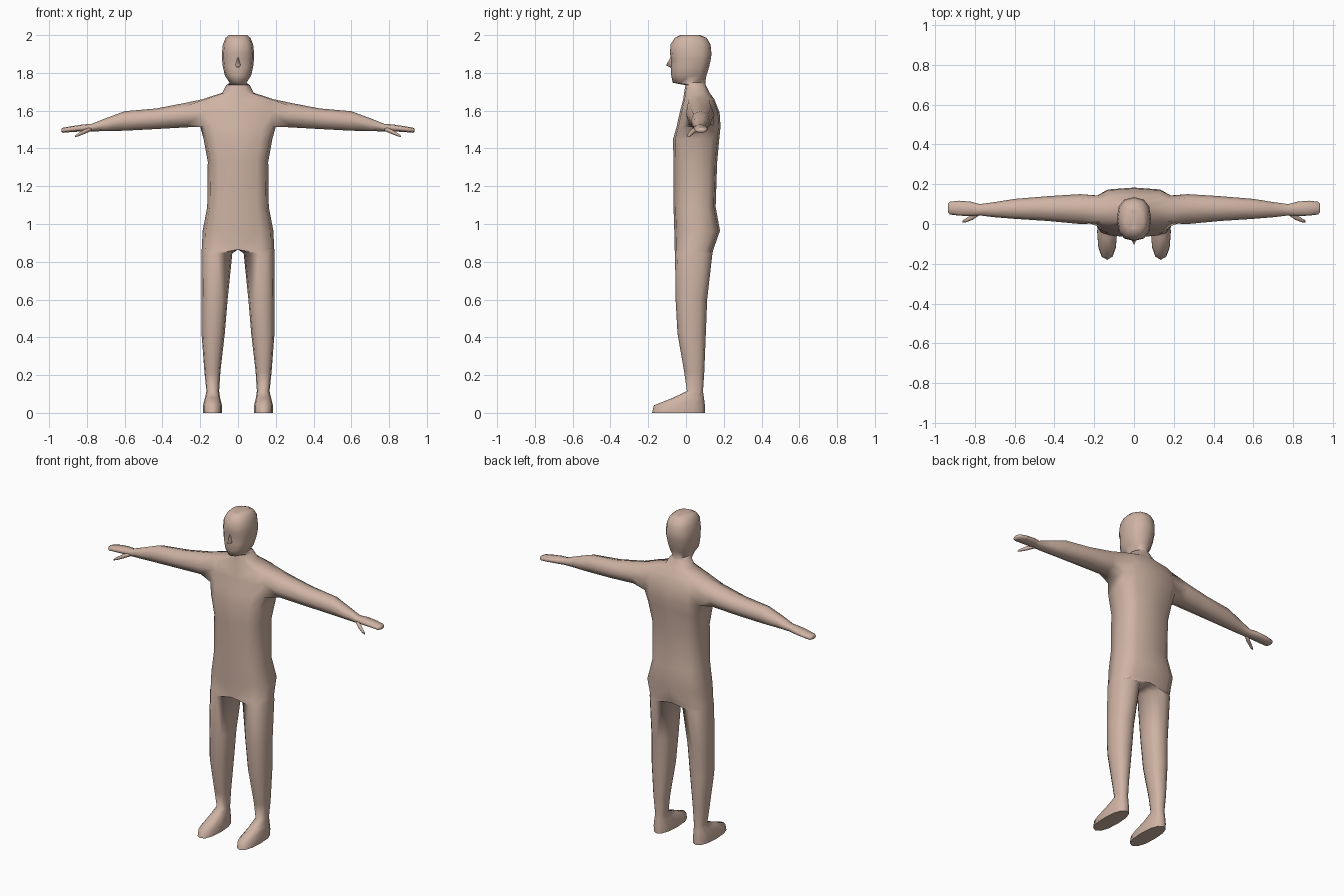
import bpy, bmesh, math
from mathutils import Vector

cube = bpy.data.objects.get("Cube")
if cube:
    bpy.data.objects.remove(cube, do_unlink=True)

skin = bpy.data.materials.new("skin")
skin.use_nodes = True
SKIN = (0.62, 0.45, 0.37, 1)
skin.diffuse_color = SKIN
skin.node_tree.nodes["Principled BSDF"].inputs["Base Color"].default_value = SKIN


def power(v, p):
    return math.copysign(abs(v) ** p, v)


def oval(n, p, a0, a1, b0, b1, start=0.0):
    """Rounded box outline between a0..a1 and b0..b1."""
    out = []
    for i in range(n):
        t = start + math.tau * i / n
        out.append(((a0 + a1) / 2 + (a1 - a0) / 2 * power(math.cos(t), p),
                    (b0 + b1) / 2 + (b1 - b0) / 2 * power(math.sin(t), p)))
    return out


def loft(bm, rings, cap_start=True, cap_end=True):
    """Skin a list of point rings and return their vertices."""
    loops = [[bm.verts.new(p) for p in ring] for ring in rings]
    n = len(loops[0])
    for a, b in zip(loops, loops[1:]):
        for i in range(n):
            j = (i + 1) % n
            bm.faces.new((a[i], a[j], b[j], b[i]))
    if cap_start:
        bm.faces.new(loops[0][::-1])
    if cap_end:
        bm.faces.new(loops[-1])
    return loops


def finish(name, bm, mirror=True):
    bmesh.ops.recalc_face_normals(bm, faces=bm.faces)
    mesh = bpy.data.meshes.new(name)
    bm.to_mesh(mesh)
    bm.free()
    mesh.materials.append(skin)
    ob = bpy.data.objects.new(name, mesh)
    bpy.context.collection.objects.link(ob)
    bpy.ops.object.select_all(action='DESELECT')
    ob.select_set(True)
    bpy.context.view_layer.objects.active = ob
    bpy.ops.object.shade_smooth_by_angle(angle=math.radians(75))
    if mirror:
        mod = ob.modifiers.new("mirror", 'MIRROR')
        mod.use_mirror_merge = True
        mod.merge_threshold = 0.0005
    return ob


# Leg sections, sole to groin: z, inner x, outer x, front y, back y
LEG = [(0, .085, .185, -.18, .10), (.04, .085, .185, -.17, .10),
       (.08, .095, .175, -.07, .095), (.115, .1, .167, .005, .09),
       (.22, .093, .178, -.01, .097), (.42, .07, .193, -.045, .105),
       (.6, .055, .193, -.055, .112), (.845, .03, .192, -.058, .14)]
# Torso and head half sections: z, half width, front y, back y, squareness
TRUNK = [(.865, .192, -.06, .145, .7), (.965, .187, -.062, .18, .65),
         (1.09, .163, -.066, .157, .65), (1.33, .16, -.067, .165, .65),
         (1.45, .182, -.068, .176, .6), (1.515, .2, -.05, .183, .6),
         (1.59, .2, -.033, .178, .6), (1.66, .19, -.015, .15, .6),
         (1.695, .082, -.01, .125, .8), (1.735, .062, -.003, .105, .9),
         (1.748, .045, -.07, .102, .9), (1.785, .069, -.078, .108, .8),
         (1.83, .08, -.081, .122, .8), (1.875, .085, -.078, .132, .8),
         (1.9, .086, -.085, .135, .8), (1.95, .08, -.082, .13, .8),
         (1.985, .066, -.06, .11, .85), (2.0, .05, -.03, .075, .9)]
SIDES = 12

bm = bmesh.new()
rings = []
for z, x0, x1, y0, y1 in LEG:
    rings.append([(x, y, z) for x, y in oval(SIDES, .85, x0, x1, y0, y1, -math.pi / 2)])
for z, w, y0, y1, p in TRUNK:
    pts = oval(SIDES, p, -w, w, y0, y1, -math.pi / 2)
    rings.append([(x if x > 1e-4 else 0, y, z) for x, y in pts])
loops = loft(bm, rings)

# Open the centre plane and the shoulder socket
inner = [f for f in bm.faces if all(v.co.x < 1e-4 for v in f.verts)]
first = len(LEG) + 5
patch = {v for ring in loops[first:first + 3] for v in ring[2:5]}
socket = [f for f in bm.faces if all(v in patch for v in f.verts)]
rim = {e for f in socket for e in f.edges if sum(g in socket for g in e.link_faces) == 1}
bmesh.ops.delete(bm, geom=inner + socket, context='FACES')
rim = [e for e in rim if e.is_valid]

# Arm and hand sections along x: x, front y, back y, bottom z, top z
ARM = [(.27, .0, .15, 1.512, 1.643), (.43, .015, .14, 1.503, 1.612),
       (.6, .026, .126, 1.494, 1.597), (.7, .034, .11, 1.492, 1.56),
       (.775, .043, .1, 1.49, 1.53), (.82, .04, .112, 1.49, 1.527),
       (.88, .042, .117, 1.487, 1.518), (.925, .048, .112, 1.483, 1.51),
       (.935, .06, .1, 1.487, 1.506)]
arm = loft(bm, [[(x, y, z) for y, z in oval(8, .85, y0, y1, z0, z1)]
                for x, y0, y1, z0, z1 in ARM], cap_start=False)
cuff = [e for e in bm.edges if e.verts[0] in arm[0] and e.verts[1] in arm[0]]
bmesh.ops.bridge_loops(bm, edges=rim + cuff)
finish("body", bm)

# Thumbs: x, centre y, centre z, radius
bm = bmesh.new()
THUMB = [(.765, .066, 1.508, .013), (.81, .035, 1.49, .014),
         (.845, .018, 1.473, .01), (.862, .012, 1.464, .005)]
loft(bm, [[(x, y, z) for y, z in oval(6, 1, cy - r, cy + r, cz - r, cz + r)]
          for x, cy, cz, r in THUMB])
finish("thumbs", bm)

# Nose: a slim wedge from the brow to the upper lip
bm = bmesh.new()
bridge, tip = Vector((0, -.079, 1.888)), Vector((0, -.106, 1.84))
base = Vector((0, -.076, 1.826))
for s in (-1, 1):
    wing = Vector((.018 * s, -.07, 1.836))
    for tri in ((bridge, tip, wing), (tip, base, wing)):
        bm.faces.new([bm.verts.new(p) for p in tri])
bmesh.ops.remove_doubles(bm, verts=bm.verts, dist=1e-4)
finish("nose", bm, mirror=False)
